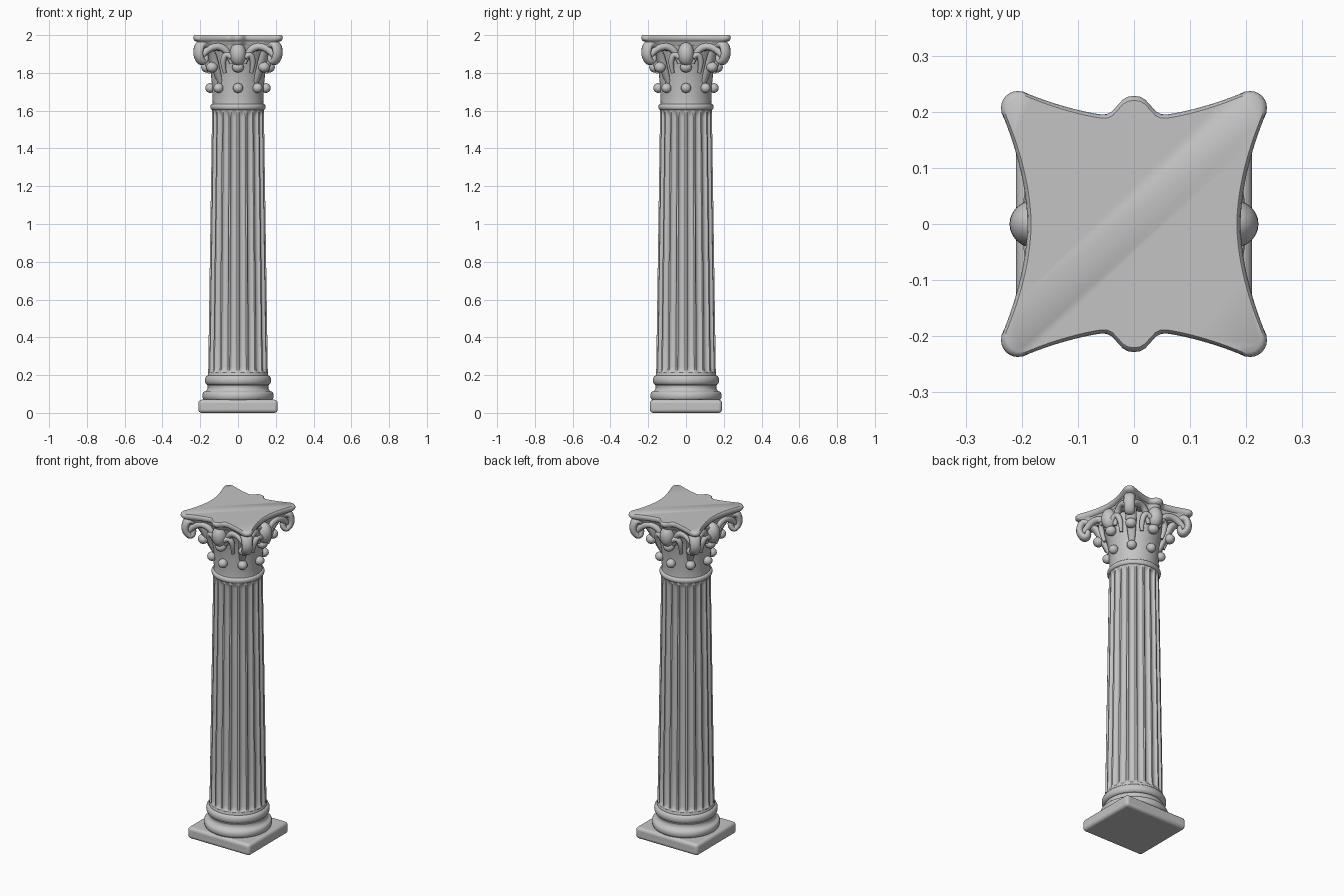
import bpy, bmesh, math
from mathutils import Vector

if "Cube" in bpy.data.objects:
    bpy.data.objects.remove(bpy.data.objects["Cube"])

stone = bpy.data.materials.new("grey_stone")
stone.use_nodes = True
GREY = (0.55, 0.55, 0.55, 1)
stone.diffuse_color = GREY
stone.node_tree.nodes["Principled BSDF"].inputs["Base Color"].default_value = GREY


def finish(ob, angle=40):
    """Give the object the stone colour and smooth shading."""
    if not ob.data.materials:
        ob.data.materials.append(stone)
    bpy.ops.object.select_all(action="DESELECT")
    ob.select_set(True)
    bpy.context.view_layer.objects.active = ob
    bpy.ops.object.shade_smooth_by_angle(angle=math.radians(angle))
    return ob


def loft(name, rings, angle=40):
    """Skin a stack of closed rings and cap both ends."""
    bm = bmesh.new()
    loops = [[bm.verts.new(p) for p in ring] for ring in rings]
    for low, high in zip(loops, loops[1:]):
        for i in range(len(low)):
            j = (i + 1) % len(low)
            bm.faces.new((low[i], low[j], high[j], high[i]))
    bm.faces.new(reversed(loops[0]))
    bm.faces.new(loops[-1])
    bmesh.ops.recalc_face_normals(bm, faces=bm.faces)
    mesh = bpy.data.meshes.new(name)
    bm.to_mesh(mesh)
    bm.free()
    ob = bpy.data.objects.new(name, mesh)
    bpy.context.collection.objects.link(ob)
    return finish(ob, angle)


def lathe(name, profile, sides=64):
    """Turn an (r, z) profile around the z axis."""
    turns = [math.tau * i / sides for i in range(sides)]
    return loft(name, [[(r * math.cos(a), r * math.sin(a), z) for a in turns]
                       for r, z in profile])


def bulge(r, z, swell, half, steps=8):
    """Half-round moulding points centred on height z."""
    arcs = [math.pi * (i / steps - 0.5) for i in range(steps + 1)]
    return [(r + swell * math.cos(a), z + half * math.sin(a)) for a in arcs]


def ball(name, r, angle, z, size):
    """Ellipsoid set at a distance and direction from the axis."""
    bpy.ops.mesh.primitive_uv_sphere_add(
        segments=24, ring_count=14, radius=1, rotation=(0, 0, angle),
        location=(r * math.cos(angle), r * math.sin(angle), z))
    ob = bpy.context.object
    ob.name = name
    ob.scale = size
    return finish(ob, 180)


def tube(name, points, thickness, angle, flatten=1.0):
    """Tapered rounded strand through (x, y, z, width) points."""
    curve = bpy.data.curves.new(name, "CURVE")
    curve.dimensions = "3D"
    curve.bevel_depth = thickness
    curve.bevel_resolution = 4
    curve.resolution_u = 6
    curve.use_fill_caps = True
    spline = curve.splines.new("NURBS")
    spline.points.add(len(points) - 1)
    spline.use_endpoint_u = True
    spline.order_u = 3
    for p, (x, y, z, w) in zip(spline.points, points):
        p.co = (x, y, z, 1)
        p.radius = w
    ob = bpy.data.objects.new(name, curve)
    bpy.context.collection.objects.link(ob)
    ob.rotation_euler.z = angle
    ob.scale.y = flatten
    bpy.ops.object.select_all(action="DESELECT")
    ob.select_set(True)
    bpy.context.view_layer.objects.active = ob
    bpy.ops.object.convert(target="MESH")
    return finish(bpy.context.object, 60)


# Square plinth
bpy.ops.mesh.primitive_cube_add(size=1, location=(0, 0, 0.035))
plinth = bpy.context.object
plinth.name = "plinth"
plinth.scale = (0.42, 0.382, 0.07)
bpy.ops.object.transform_apply(location=False, rotation=False, scale=True)
bevel = plinth.modifiers.new("soft_edges", "BEVEL")
bevel.width = 0.018
bevel.segments = 4
finish(plinth)

# Round mouldings of the base
lathe("base_mouldings",
      [(0.17, 0.05)] + bulge(0.173, 0.09, 0.016, 0.024)
      + [(0.165, 0.122), (0.16, 0.135), (0.163, 0.145)]
      + bulge(0.16, 0.173, 0.016, 0.025) + [(0.16, 0.205), (0.15, 0.22)])

# Fluted, tapering shaft
FLUTES, STEPS, BOTTOM, TOP = 20, 10, 0.2, 1.61


def shaft_ring(z):
    t = (z - BOTTOM) / (TOP - BOTTOM)
    radius = 0.158 - 0.021 * t
    end = min(z - 0.215, 1.598 - z) / 0.03
    fade = math.sqrt(max(0, min(1, end)))
    ring = []
    for i in range(FLUTES * STEPS):
        v = ((i % STEPS) / STEPS - 0.5) / 0.4
        r = radius - 0.015 * fade * math.sqrt(max(0, 1 - v * v))
        a = math.tau * (i / STEPS) / FLUTES
        ring.append((r * math.cos(a), r * math.sin(a), z))
    return ring


ends = [0, 0.015, 0.02, 0.03, 0.045]
heights = [BOTTOM + e for e in ends] + [0.5, 0.9, 1.3] + [TOP - e for e in reversed(ends)]
loft("fluted_shaft", [shaft_ring(z) for z in heights], 35)

# Neck ring and flaring bell of the capital
lathe("capital_bell",
      [(0.13, 1.59)] + bulge(0.135, 1.62, 0.012, 0.016)
      + [(0.134, 1.645), (0.135, 1.68), (0.138, 1.74), (0.143, 1.79),
         (0.152, 1.84), (0.165, 1.89), (0.178, 1.92), (0.185, 1.945)])

# Concave-sided top slab with rounded horns
SIDE, SAMPLES = 0.199, 40
outline = []
for side in range(4):
    quarter = side * math.pi / 2
    c, s = math.cos(quarter), math.sin(quarter)
    local = []
    for i in range(SAMPLES + 1):
        t = SIDE * (2 * i / SAMPLES - 1)
        depth = 0.19 + 0.046 * abs(t / SIDE) ** 1.8
        if side % 2:
            depth += 0.038 * math.exp(-(abs(t) / 0.034) ** 3)
        local.append((depth, t))
    for i in range(1, 8):
        a = math.radians(-15 + 15 * i)
        local.append((0.207 + 0.03 * math.cos(a), 0.207 + 0.03 * math.sin(a)))
    outline += [(x * c - y * s, x * s + y * c) for x, y in local]
layers = [(0.78, 1.915), (0.85, 1.935), (0.89, 1.95), (0.92, 1.965), (0.97, 1.97),
          (0.995, 1.978), (1, 1.986), (0.99, 1.995), (0.965, 2.0)]
loft("top_slab", [[(x * k, y * k, z) for x, y in outline] for k, z in layers])

# Bead rows, flowers and scrolls around the capital
for i in range(8):
    a = i * math.pi / 4
    ball("lower_bead", 0.146, a, 1.72, (0.027, 0.027, 0.026))
    diagonal = i % 2
    ball("upper_bead", 0.195 if diagonal else 0.165, a, 1.83, (0.03, 0.031, 0.028))
    if not diagonal:
        ball("side_flower", 0.176, a, 1.9, (0.046, 0.043, 0.062))
        # Arching strands either side of the flower
        for m in (-1, 1):
            tube("side_strand", [(0.165, m * 0.035, 1.85, 0.6), (0.17, m * 0.05, 1.91, 1),
                                 (0.178, m * 0.1, 1.945, 1.1), (0.19, m * 0.16, 1.93, 1.1),
                                 (0.2, m * 0.19, 1.89, 0.8)], 0.018, a)
            tube("inner_curl", [(0.15, m * 0.07, 1.8, 0.6), (0.165, m * 0.085, 1.86, 1),
                                (0.18, m * 0.06, 1.91, 1), (0.185, m * 0.035, 1.88, 0.8)],
                 0.016, a)
    else:
        # Corner scroll rolling outwards under the horn
        tube("corner_scroll", [(0.13, 0, 1.74, 0.5), (0.165, 0, 1.82, 0.9),
                               (0.21, 0, 1.92, 1.1), (0.28, 0, 1.965, 1.1),
                               (0.305, 0, 1.9, 1), (0.27, 0, 1.85, 1),
                               (0.245, 0, 1.885, 0.9), (0.265, 0, 1.91, 0.8)],
             0.02, a, 1.5)
